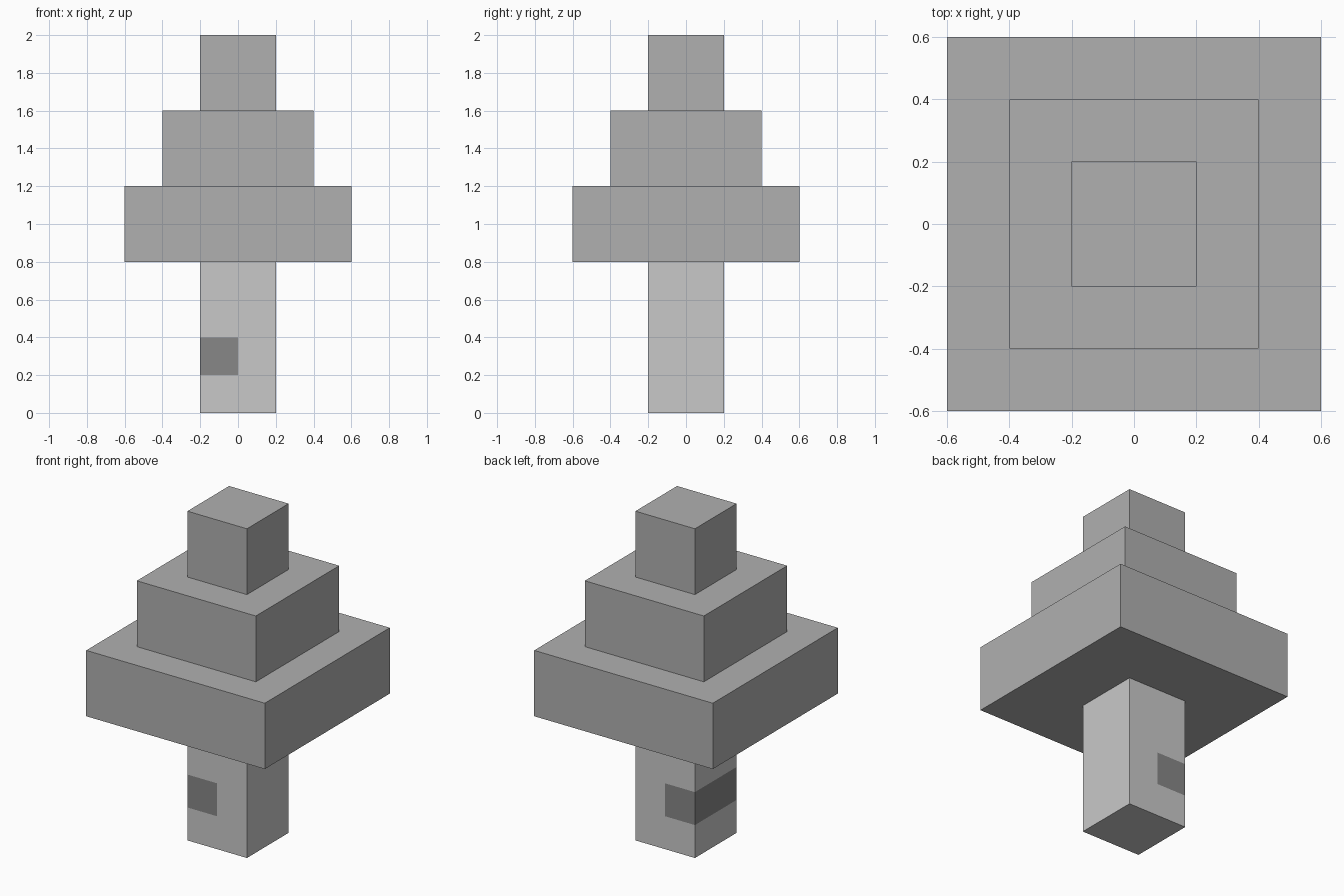
import bpy, bmesh
from mathutils import Matrix, Vector

if "Cube" in bpy.data.objects:
    bpy.data.objects.remove(bpy.data.objects["Cube"])


def material(name, v):
    m = bpy.data.materials.new(name)
    m.diffuse_color = (v, v, v, 1)
    m.use_nodes = True
    m.node_tree.nodes["Principled BSDF"].inputs["Base Color"].default_value = m.diffuse_color
    return m


foliage_grey = material("foliage grey", 0.434)
trunk_grey = material("light trunk grey", 0.584)
band_grey = material("dark band grey", 0.242)


def box(name, width, z0, z1, mats, cuts=(), rule=None):
    """Square block between two heights, cut by planes and coloured by rule."""
    bm = bmesh.new()
    bmesh.ops.create_cube(bm, size=1, matrix=Matrix.Translation((0, 0, (z0 + z1) / 2))
                          @ Matrix.Diagonal((width, width, z1 - z0, 1)))
    for co, no in cuts:
        bmesh.ops.bisect_plane(bm, geom=bm.verts[:] + bm.edges[:] + bm.faces[:],
                               plane_co=Vector(co), plane_no=Vector(no))
    if rule:
        for f in bm.faces:
            f.material_index = int(rule(f.calc_center_median()))
    me = bpy.data.meshes.new(name)
    bm.to_mesh(me)
    bm.free()
    for m in mats:
        me.materials.append(m)
    ob = bpy.data.objects.new(name, me)
    bpy.context.collection.objects.link(ob)
    return ob


# Trunk with a dark band wrapping its left half
box("trunk", 0.4, 0, 0.8, (trunk_grey, band_grey),
    cuts=(((0, 0, 0.2), (0, 0, 1)), ((0, 0, 0.4), (0, 0, 1)), ((0, 0, 0), (1, 0, 0))),
    rule=lambda c: c.x < 0 and 0.2 < c.z < 0.4)

# Three shrinking foliage tiers
for i, name in enumerate(("lower_tier", "middle_tier", "top_tier")):
    z = 0.8 + 0.4 * i
    box(name, 1.2 - 0.4 * i, z, z + 0.4, (foliage_grey,))
